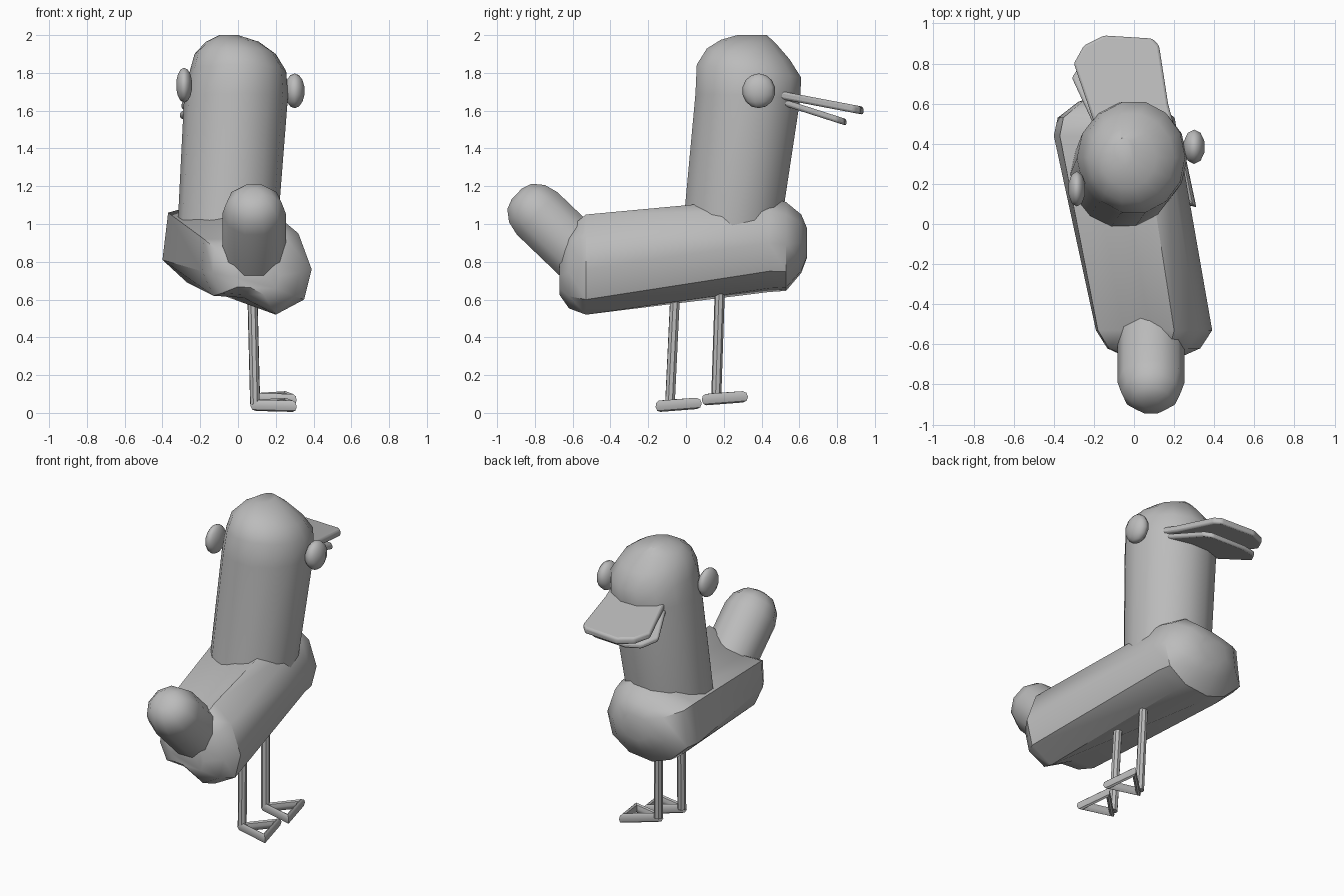
import bpy, bmesh, math
from mathutils import Vector

cube = bpy.data.objects.get("Cube")
if cube:
    bpy.data.objects.remove(cube, do_unlink=True)

clay = bpy.data.materials.new("clay_grey")
clay.use_nodes = True
clay.diffuse_color = (0.5, 0.5, 0.5, 1)
clay.node_tree.nodes["Principled BSDF"].inputs["Base Color"].default_value = (0.5, 0.5, 0.5, 1)


def finish(obj, angle=40):
    """Give the part its material and smooth shading with sharp creases."""
    bpy.ops.object.select_all(action='DESELECT')
    obj.select_set(True)
    bpy.context.view_layer.objects.active = obj
    if obj.type == 'CURVE':
        bpy.ops.object.convert(target='MESH')
        obj = bpy.context.object
    obj.data.materials.clear()
    obj.data.materials.append(clay)
    bpy.ops.object.shade_smooth_by_angle(angle=math.radians(angle))
    return obj


def add_mesh(name, bm):
    bmesh.ops.recalc_face_normals(bm, faces=bm.faces)
    mesh = bpy.data.meshes.new(name)
    bm.to_mesh(mesh)
    bm.free()
    obj = bpy.data.objects.new(name, mesh)
    bpy.context.collection.objects.link(obj)
    return obj


def skin(name, loops):
    """Join matching loops of points into a closed tube."""
    bm = bmesh.new()
    loops = [[bm.verts.new(p) for p in loop] for loop in loops]
    for a, b in zip(loops, loops[1:]):
        for i in range(len(a)):
            j = (i + 1) % len(a)
            bm.faces.new((a[i], a[j], b[j], b[i]))
    bm.faces.new(loops[0])
    bm.faces.new(loops[-1])
    return finish(add_mesh(name, bm))


def ellipse(centre, u, v, sides):
    angles = [math.tau * i / sides for i in range(sides)]
    return [Vector(centre) + Vector(u) * math.cos(a) + Vector(v) * math.sin(a) for a in angles]


def section(profile, y, scale, shift=0.0):
    """Place an x-z profile at depth y, shrunk about its middle."""
    mid = sum((Vector(p) for p in profile), Vector((0, 0))) / len(profile)
    points = [mid + (Vector(p) - mid) * scale for p in profile]
    return [Vector((p.x, y, p.y + shift)) for p in points]


def bill_plate(name, outline, base_z, slope, thick):
    """Extrude a flat outline that slopes down towards its tip."""
    bm = bmesh.new()
    face = bm.faces.new([bm.verts.new((x, y, base_z - slope * (y - 0.5))) for x, y in outline])
    up = bmesh.ops.extrude_face_region(bm, geom=[face])
    verts = [g for g in up["geom"] if isinstance(g, bmesh.types.BMVert)]
    bmesh.ops.translate(bm, verts=verts, vec=(0, 0, thick))
    obj = add_mesh(name, bm)
    bevel = obj.modifiers.new("soft_rim", 'BEVEL')
    bevel.width = 0.012
    bevel.segments = 2
    return finish(obj, 35)


def rod(name, points, radius, cyclic=False):
    curve = bpy.data.curves.new(name, 'CURVE')
    curve.dimensions = '3D'
    curve.bevel_depth = radius
    curve.bevel_resolution = 2
    curve.use_fill_caps = True
    spline = curve.splines.new('POLY')
    spline.points.add(len(points) - 1)
    for p, co in zip(spline.points, points):
        p.co = (*co, 1)
    spline.use_cyclic_u = cyclic
    obj = bpy.data.objects.new(name, curve)
    bpy.context.collection.objects.link(obj)
    return finish(obj)


# Body: full chest running back to a lopsided rump, with a shallow groove below
rump = [(-0.18, 0.92), (-0.05, 0.92), (0.08, 0.97), (0.20, 1.05), (0.32, 0.95), (0.39, 0.76),
        (0.35, 0.60), (0.20, 0.52), (0.03, 0.61), (-0.13, 0.62), (-0.19, 0.75)]
chest = [(-0.37, 1.06), (-0.23, 1.10), (-0.09, 1.13), (0.05, 1.14), (0.16, 1.07), (0.22, 0.90),
         (0.18, 0.75), (0.05, 0.66), (-0.13, 0.64), (-0.27, 0.69), (-0.40, 0.81)]
skin("body", [
    section(rump, -0.67, 0.42, -0.05),
    section(rump, -0.62, 0.80, -0.02),
    section(rump, -0.53, 1.0),
    section(chest, 0.44, 1.0),
    section(chest, 0.53, 0.94, -0.01),
    section(chest, 0.61, 0.62),
    section(chest, 0.64, 0.32),
])

# Neck and domed head in one column, its brow tipping forward
skin("neck_and_head", [
    ellipse(centre, (rx, 0, 0), (0, ry, tip), 14) for centre, rx, ry, tip in (
        ((-0.055, 0.243, 0.98), 0.265, 0.265, 0),
        ((-0.01, 0.328, 1.68), 0.275, 0.285, -0.01),
        ((0.0, 0.333, 1.81), 0.255, 0.283, -0.035),
        ((-0.015, 0.33, 1.90), 0.215, 0.225, -0.03),
        ((-0.03, 0.33, 1.965), 0.14, 0.15, -0.01),
        ((-0.05, 0.35, 2.00), 0.05, 0.08, 0),
    )
])

# Tail: stubby rounded post leaning back and up
axis = Vector((0, -0.72, 0.69))
root = Vector((0.085, -0.50, 0.78))
skin("tail", [
    ellipse(root + axis * d, (0.168 * k, 0, 0), (0, 0.113 * k, 0.118 * k), 10)
    for d, k in ((0, 1), (0.40, 1), (0.475, 0.88), (0.53, 0.6), (0.55, 0.25))
])

# Bill: two thin sloping plates
bill_plate("upper_bill", [
    (-0.18, 0.45), (-0.30, 0.80), (-0.25, 0.89), (-0.15, 0.94),
    (0.09, 0.925), (0.125, 0.89), (0.17, 0.60), (0.21, 0.45),
], 1.662, 0.19, 0.042)
bill_plate("lower_bill", [
    (-0.18, 0.45), (-0.31, 0.73), (-0.25, 0.82), (-0.15, 0.85),
    (0.09, 0.84), (0.13, 0.80), (0.17, 0.55), (0.19, 0.45),
], 1.632, 0.32, 0.035)

# Eyes: small squashed balls on each side of the head
for name, place, size in (
    ("left_eye", (0.30, 0.385, 1.705), (0.056, 0.088, 0.092)),
    ("right_eye", (-0.285, 0.175, 1.735), (0.045, 0.09, 0.092)),
):
    bpy.ops.mesh.primitive_uv_sphere_add(segments=10, ring_count=7, location=place)
    eye = bpy.context.object
    eye.name = name
    eye.scale = size
    finish(eye)

# Legs, each with a triangular loop foot
for side, y, z, lean in (("rear", -0.085, 0.045, 0.03), ("fore", 0.16, 0.08, 0.02)):
    rod(side + "_leg", [(0.09, y, z), (0.075, y + lean, 0.68)], 0.027)
    rod(side + "_foot", [
        (0.095, y - 0.01, z - 0.005), (0.29, y - 0.055, z - 0.01), (0.25, y + 0.14, z + 0.005),
    ], 0.03, cyclic=True)
